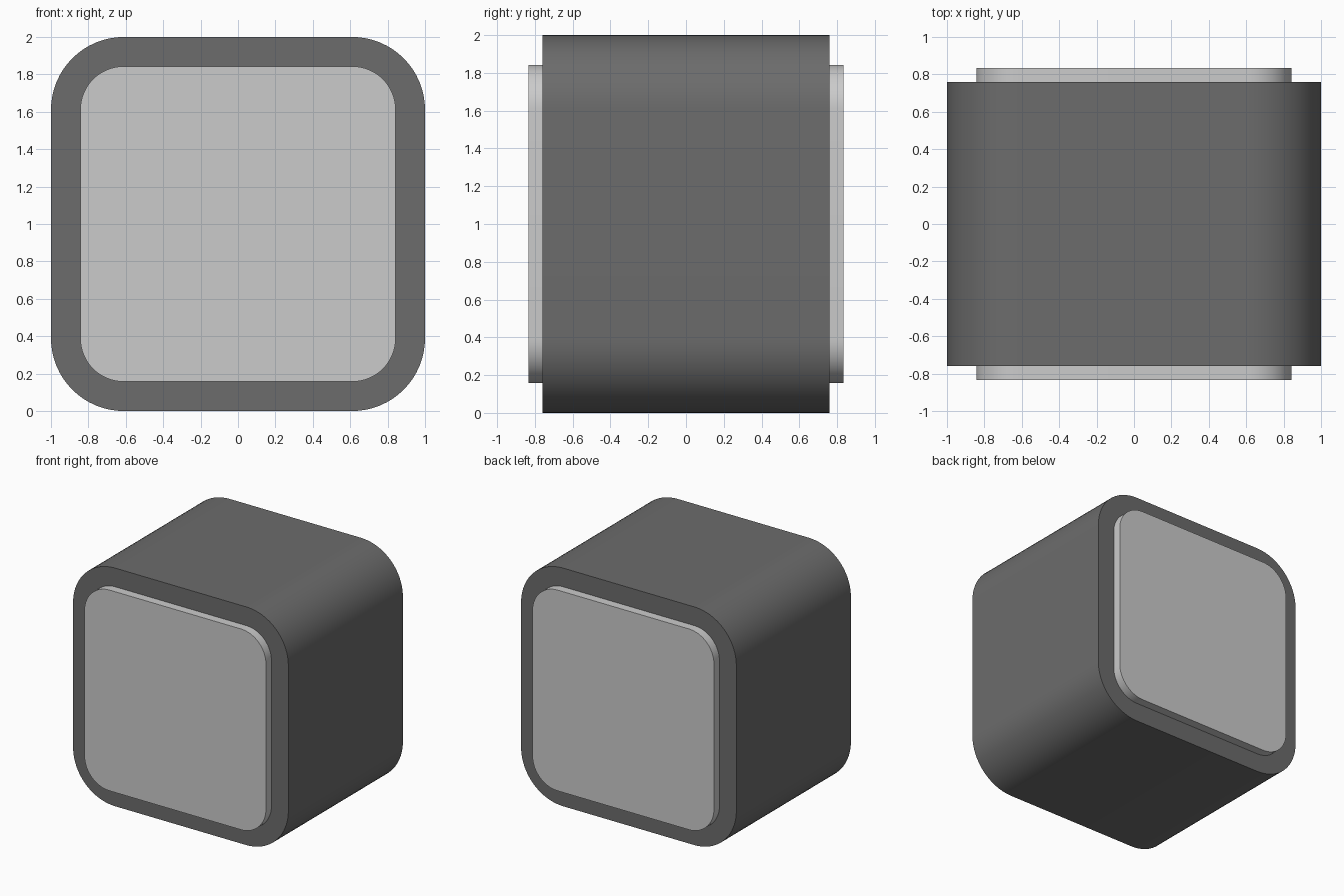
import bpy
import bmesh
from math import cos, sin, pi, radians

cube = bpy.data.objects.get("Cube")
if cube:
    bpy.data.objects.remove(cube, do_unlink=True)


def material(name, value):
    mat = bpy.data.materials.new(name)
    mat.use_nodes = True
    color = (value, value, value, 1)
    mat.diffuse_color = color
    mat.node_tree.nodes["Principled BSDF"].inputs["Base Color"].default_value = color
    return mat


def rounded_block(name, half, radius, y0, y1, mat, segments=16):
    """Rounded square in the XZ plane, extruded from y0 to y1."""
    inner = half - radius
    bm = bmesh.new()
    ring = []
    for corner, (sx, sz) in enumerate([(1, 1), (-1, 1), (-1, -1), (1, -1)]):
        for i in range(segments + 1):
            a = (corner + i / segments) * pi / 2
            ring.append(bm.verts.new((sx * inner + radius * cos(a), y0,
                                      1 + sz * inner + radius * sin(a))))
    face = bm.faces.new(ring)
    extruded = bmesh.ops.extrude_face_region(bm, geom=[face], use_keep_orig=True)
    moved = [g for g in extruded["geom"] if isinstance(g, bmesh.types.BMVert)]
    bmesh.ops.translate(bm, verts=moved, vec=(0, y1 - y0, 0))
    bmesh.ops.recalc_face_normals(bm, faces=bm.faces)
    mesh = bpy.data.meshes.new(name)
    bm.to_mesh(mesh)
    bm.free()
    mesh.materials.append(mat)
    obj = bpy.data.objects.new(name, mesh)
    bpy.context.collection.objects.link(obj)
    bpy.ops.object.select_all(action='DESELECT')
    obj.select_set(True)
    bpy.context.view_layer.objects.active = obj
    bpy.ops.object.shade_smooth_by_angle(angle=radians(30))
    return obj


dark = material("dark_grey", 0.15)
light = material("light_grey", 0.8)

# Main housing
rounded_block("body", 1.0, 0.39, -0.76, 0.76, dark)

# Raised panels on both ends
for name, side in (("front_panel", -1), ("back_panel", 1)):
    rounded_block(name, 0.843, 0.233, side * 0.74, side * 0.833, light)
